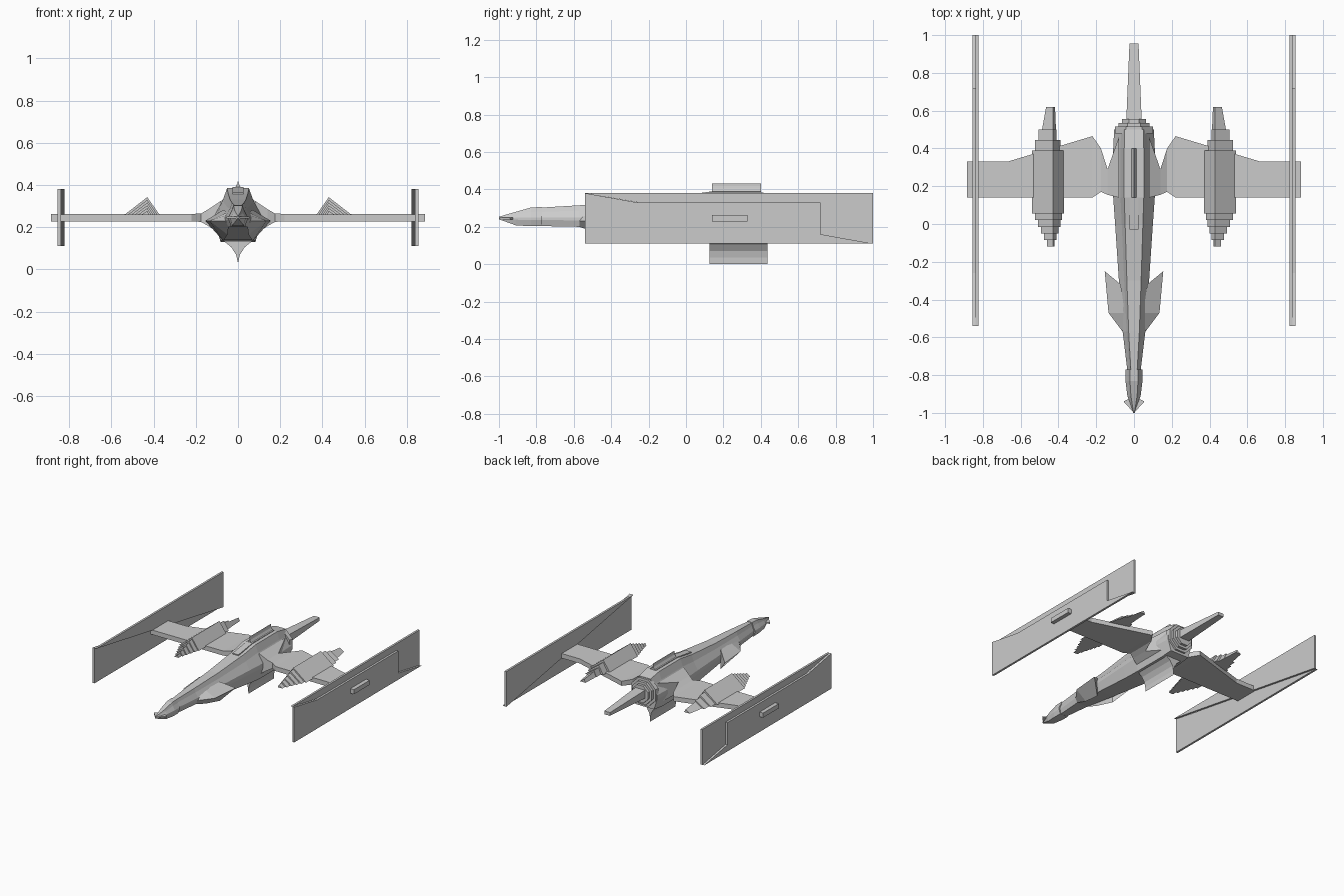
import bpy, bmesh
from math import pi, cos, sin

if "Cube" in bpy.data.objects:
    bpy.data.objects.remove(bpy.data.objects["Cube"])

# Shared levels: the beltline height, and the chord of the wings
belt = 0.245
wing_front, wing_back = 0.14, 0.33


def add_loft(bm, rings):
    """Skin a row of equal-length rings and cap both ends."""
    loops = [[bm.verts.new(point) for point in ring] for ring in rings]
    count = len(loops[0])
    for near, far in zip(loops, loops[1:]):
        for i in range(count):
            j = (i + 1) % count
            bm.faces.new((near[i], near[j], far[j], far[i]))
    bm.faces.new(loops[0])
    bm.faces.new(loops[-1])


def build(name, lofts, mirror=False):
    """Make one object from several lofts, optionally mirrored across x."""
    bm = bmesh.new()
    for rings in lofts:
        add_loft(bm, rings)
    bmesh.ops.recalc_face_normals(bm, faces=bm.faces)
    mesh = bpy.data.meshes.new(name)
    bm.to_mesh(mesh)
    bm.free()
    part = bpy.data.objects.new(name, mesh)
    bpy.context.collection.objects.link(part)
    if mirror:
        part.modifiers.new("Mirror", "MIRROR")
    return part


def symmetric_ring(y, half):
    """Close a right-hand half profile of (x, z) points into a ring."""
    right = [(x, y, z) for x, z in half]
    left = [(-x, y, z) for x, y, z in reversed(right)]
    return right + left


def hull_ring(y, width, top, bottom):
    """Ten-sided section: narrow roof, sloped shoulders, upright belt, keel."""
    shoulder = belt + (top - belt) * 0.6
    band = width * 0.2
    return symmetric_ring(y, [
        (width * 0.47, top),
        (width * 0.65, shoulder),
        (width, belt + band / 2),
        (width, belt - band),
        (width * 0.75, bottom),
    ])


def box_ring(y, width, bottom, top):
    return symmetric_ring(y, [(width, top), (width, bottom)])


def wedge_ring(y, inner, outer):
    """Triangular pod section whose peak rises with its width."""
    base, ridge = 0.257, 0.43
    peak = base + (outer - inner) / 2
    return [(inner, y, base), (outer, y, base), (ridge, y, peak)]


# Fuselage and long neck
build("fuselage", [[
    hull_ring(-0.82, 0.03, 0.3, 0.205),
    hull_ring(-0.57, 0.06, 0.315, 0.2),
    hull_ring(-0.3, 0.08, 0.33, 0.17),
    hull_ring(0, 0.1, 0.36, 0.14),
    hull_ring(wing_front, 0.11, 0.385, 0.13),
    hull_ring(0.4, 0.11, 0.385, 0.13),
    hull_ring(0.5, 0.105, 0.365, 0.14),
]])

# Head with a drooping beak and a flat plate under its tip
build("head", [[
    hull_ring(-0.77, 0.045, 0.306, 0.203),
    hull_ring(-0.83, 0.045, 0.303, 0.203),
    hull_ring(-0.91, 0.035, 0.28, 0.208),
    hull_ring(-1, 0.004, 0.254, 0.24),
]])
build("beak_plate", [[
    [(0, -1, z), (0.055, -0.94, z), (0, -0.91, z), (-0.055, -0.94, z)]
    for z in (belt - 0.005, belt + 0.005)
]])


# Flared cheeks beside the neck, swept back at their outer corners
def cheek_ring(y, inner, outer, sweep, depth):
    return [(inner, y, belt + depth / 3),
            (outer, y + sweep, belt - 0.015),
            (inner, y, belt - depth)]


build("cheek", [[
    cheek_ring(-0.57, 0.045, 0.06, 0, 0.045),
    cheek_ring(-0.47, 0.05, 0.135, 0, 0.08),
    cheek_ring(-0.32, 0.07, 0.155, 0.07, 0.11),
]], mirror=True)


# Thin blades with concave sides above and below the hull
def blade(name, front, back, width, root, tip):
    steps = 4
    flank = []
    for i in range(steps):
        t = 1 - i / steps
        flank.append((width * t ** 3, tip + (root - tip) * t))
    ring = symmetric_ring(front, flank)
    ring.insert(steps, (0, front, tip))
    build(name, [[ring, [(x, back, z) for x, y, z in ring]]])


blade("upper_blade", wing_front, 0.4, 0.025, 0.38, 0.432)
blade("lower_blade", 0.125, 0.435, 0.075, wing_front, 0)

# Ridge along the back
build("dorsal_ridge", [[
    box_ring(-0.03, 0.025, 0.3, 0.365),
    box_ring(wing_front, 0.025, 0.3, 0.39),
    box_ring(0.4, 0.025, 0.3, 0.39),
]])


# Octagonal collar stepping down to the tail boom
def octagon(y, radius):
    angles = [pi * (k + 0.5) / 4 for k in range(8)]
    return [(radius * cos(a), y, belt + 0.015 + radius * sin(a)) for a in angles]


build("rear_collar", [
    [octagon(0.48, radius), octagon(0.625 - radius, radius)]
    for radius in (0.11, 0.09, 0.07)
])
build("tail_boom", [[
    box_ring(0.52, 0.042, 0.235, 0.3),
    box_ring(0.955, 0.024, 0.25, 0.275),
]])


# Wings, blended into the hull at a notched root
def wing_ring(x, front, back, thickness):
    low, high = belt - thickness / 2, belt + thickness / 2
    return [(x, front, low), (x, back, low), (x, back, high), (x, front, high)]


build("wing", [[
    wing_ring(0.08, wing_front, 0.46, 0.16),
    wing_ring(0.14, wing_front + 0.015, 0.29, 0.08),
    wing_ring(0.175, wing_front + 0.03, 0.4, 0.04),
    wing_ring(0.22, wing_front, 0.465, 0.035),
    wing_ring(0.67, wing_front, wing_back, 0.035),
    wing_ring(0.885, wing_front, wing_back, 0.035),
]], mirror=True)

# Engine pods: a full wedge, shrinking steps ahead, two steps and a tail behind
pod_front, pod_back, inner, outer = 0.09, 0.39, 0.37, 0.54
segments = [(pod_front, pod_back, inner, outer)]
step = 0.035
for k in range(6):
    y = pod_front - k * step
    segments.append((y - step, y, inner + k * 0.01, outer - k * 0.016))
step = 0.055
for k in range(1, 3):
    y = pod_back + k * step
    segments.append((y - step, y, inner + k * 0.02, outer - k * 0.017))
pod = [[wedge_ring(a, i, o), wedge_ring(b, i, o)] for a, b, i, o in segments]
pod.append([wedge_ring(y, 0.413, 0.487), wedge_ring(0.62, 0.418, 0.465)])
build("engine_pod", pod, mirror=True)

# Side panels: an outer plate with a cut-back edge over a triangular inner plate
front, back, low, high = -0.54, 1, 0.11, 0.38
inset, lip = 0.28, 0.05
outer_outline = [
    (front, low), (back, low), (back - inset, low + lip),
    (back - inset, high - lip), (front + inset, high - lip), (front, high),
]
inner_outline = [(front, high), (back, high), (back, low)]
middle, thickness = 0.839, 0.016


def panel(name, outline, x):
    rings = [[(side, y, z) for y, z in outline] for side in (x, x + thickness)]
    build(name, [rings], mirror=True)


panel("outer_panel", outer_outline, middle)
panel("inner_panel", inner_outline, middle - thickness)
